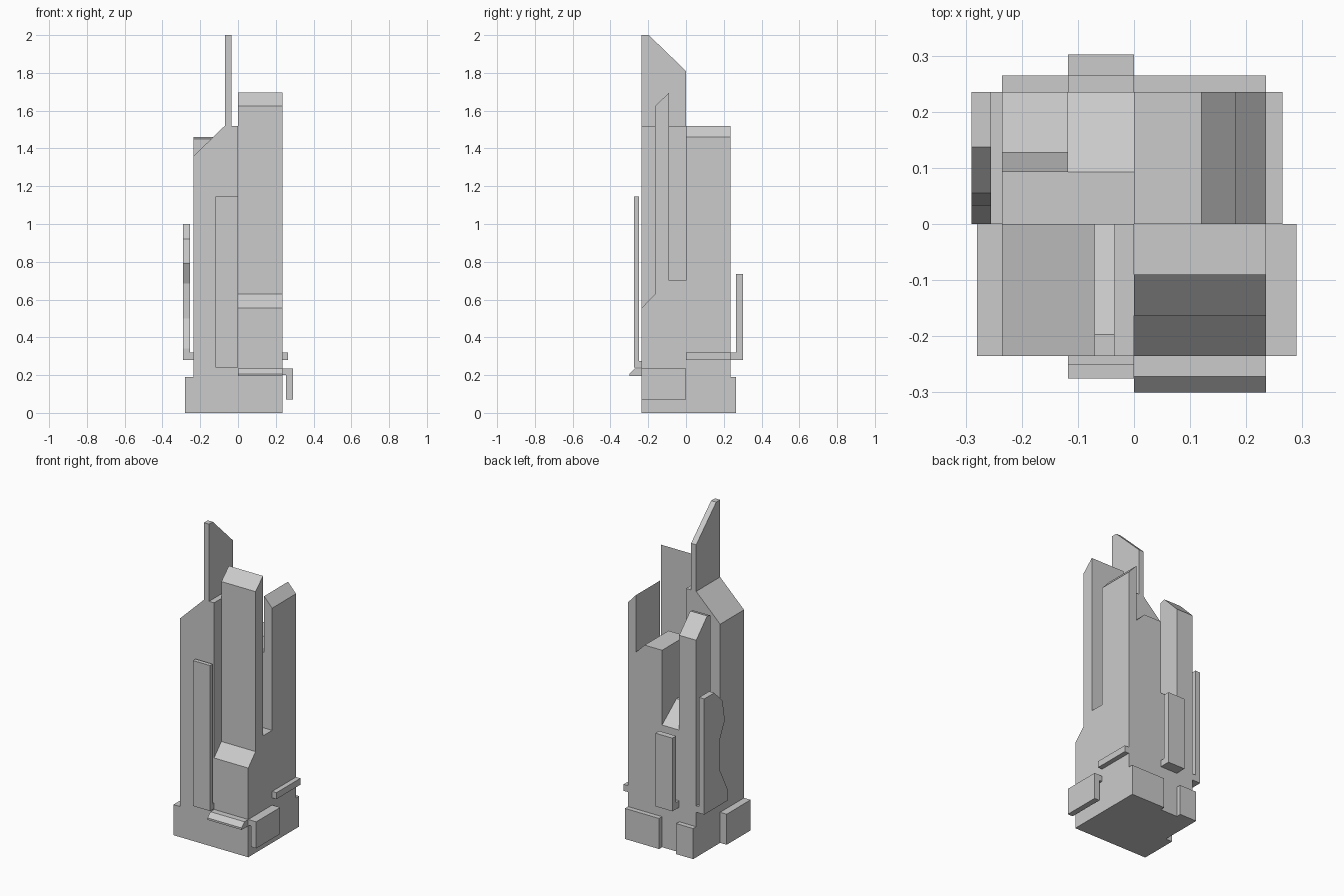
import bpy
import bmesh

cube = bpy.data.objects.get("Cube")
if cube:
    bpy.data.objects.remove(cube, do_unlink=True)

grey = bpy.data.materials.new("plain grey")
grey.use_nodes = True
GREY = (0.6, 0.6, 0.6, 1)
grey.diffuse_color = GREY
grey.node_tree.nodes["Principled BSDF"].inputs["Base Color"].default_value = GREY

H = 0.235    # half width of the tower core
M = 0.118    # half of one quarter block


def prism(name, axis, profile, lo, hi):
    """Extrude a (y, z) profile along x, or an (x, z) profile along y."""
    def place(p, t):
        return (t, p[0], p[1]) if axis == "x" else (p[0], t, p[1])
    bm = bmesh.new()
    start = [bm.verts.new(place(p, lo)) for p in profile]
    end = [bm.verts.new(place(p, hi)) for p in profile]
    bm.faces.new(start)
    bm.faces.new(end)
    n = len(profile)
    for i in range(n):
        j = (i + 1) % n
        bm.faces.new((start[i], start[j], end[j], end[i]))
    bmesh.ops.recalc_face_normals(bm, faces=bm.faces)
    mesh = bpy.data.meshes.new(name)
    bm.to_mesh(mesh)
    bm.free()
    mesh.materials.append(grey)
    obj = bpy.data.objects.new(name, mesh)
    bpy.context.scene.collection.objects.link(obj)
    return obj


def box(name, x0, x1, y0, y1, z0, z1):
    return prism(name, "y", [(x0, z0), (x1, z0), (x1, z1), (x0, z1)], y0, y1)


# Front quarter on the +x side: stepped tower with a notch behind it
prism("front_left_tower", "x",
      [(-H, 0), (0, 0), (0, 0.7), (-0.09, 0.7), (-0.09, 1.695),
       (-0.163, 1.625), (-0.163, 0.63), (-H, 0.555)], 0, H)

# Front quarter on the -x side: sloped shoulder and tall fin
prism("front_right_tower", "y",
      [(-H, 0), (0, 0), (0, 1.52), (-0.07, 1.52), (-H, 1.36)], -H, 0)
prism("spire_fin", "x",
      [(-H, 1.5), (0, 1.5), (0, 1.81), (-0.197, 2), (-H, 2)], -0.07, -0.035)

# Back quarter on the +x side: low roof and raised outer wall
prism("back_left_tower", "y",
      [(0, 0), (H, 0), (H, 1.46), (0.18, 1.52), (0.18, 1.165),
       (0.12, 1.225), (0, 1.225)], 0, H)

# Back quarter on the -x side: slim column and low sloped block
prism("back_right_column", "x",
      [(0, 0), (H, 0), (H, 1.35), (0.127, 1.46), (0.093, 1.45),
       (0.093, 0.87), (0, 0.87)], -H, -M)
prism("back_right_low_block", "x",
      [(0, 0), (H, 0), (H, 0.76), (0.093, 0.87), (0, 0.87)], -M, 0)

# Base blocks
box("base_block_side", -0.28, -H, -H, 0, 0, 0.19)
box("base_block_back_left", 0, H, H, 0.265, 0, 0.19)
box("base_block_back_right", -H, -M, H, 0.265, 0, 0.19)

# Upright panels standing off the walls on small feet
prism("front_panel", "x",
      [(-H, 0.24), (-0.275, 0.24), (-0.275, 1.145), (-0.25, 1.145),
       (-0.25, 0.275), (-H, 0.275)], -M, 0)
prism("back_panel", "x",
      [(H, 0.28), (0.302, 0.28), (0.302, 0.735), (0.265, 0.735),
       (0.265, 0.32), (H, 0.32)], -M, 0)

# Wavy side panel with its foot
prism("wavy_side_panel", "x",
      [(0, 0.28), (H, 0.28), (H, 1), (0.137, 1), (0.055, 0.92), (0.033, 0.79),
       (0.083, 0.685), (0.083, 0.5), (0, 0.34)], -0.29, -0.255)
box("wavy_panel_foot", -0.255, -H, 0, H, 0.28, 0.32)

# Rail, hanging panel and ledge
box("side_rail", H, 0.265, 0, H, 0.28, 0.32)
prism("hanging_side_panel", "y",
      [(H, 0.2), (0.255, 0.2), (0.255, 0.07), (0.29, 0.07),
       (0.29, 0.235), (H, 0.235)], -H, 0)
prism("front_ledge", "x",
      [(-H, 0.195), (-0.3, 0.195), (-0.3, 0.207), (-0.272, 0.235),
       (-H, 0.235)], 0, H)
